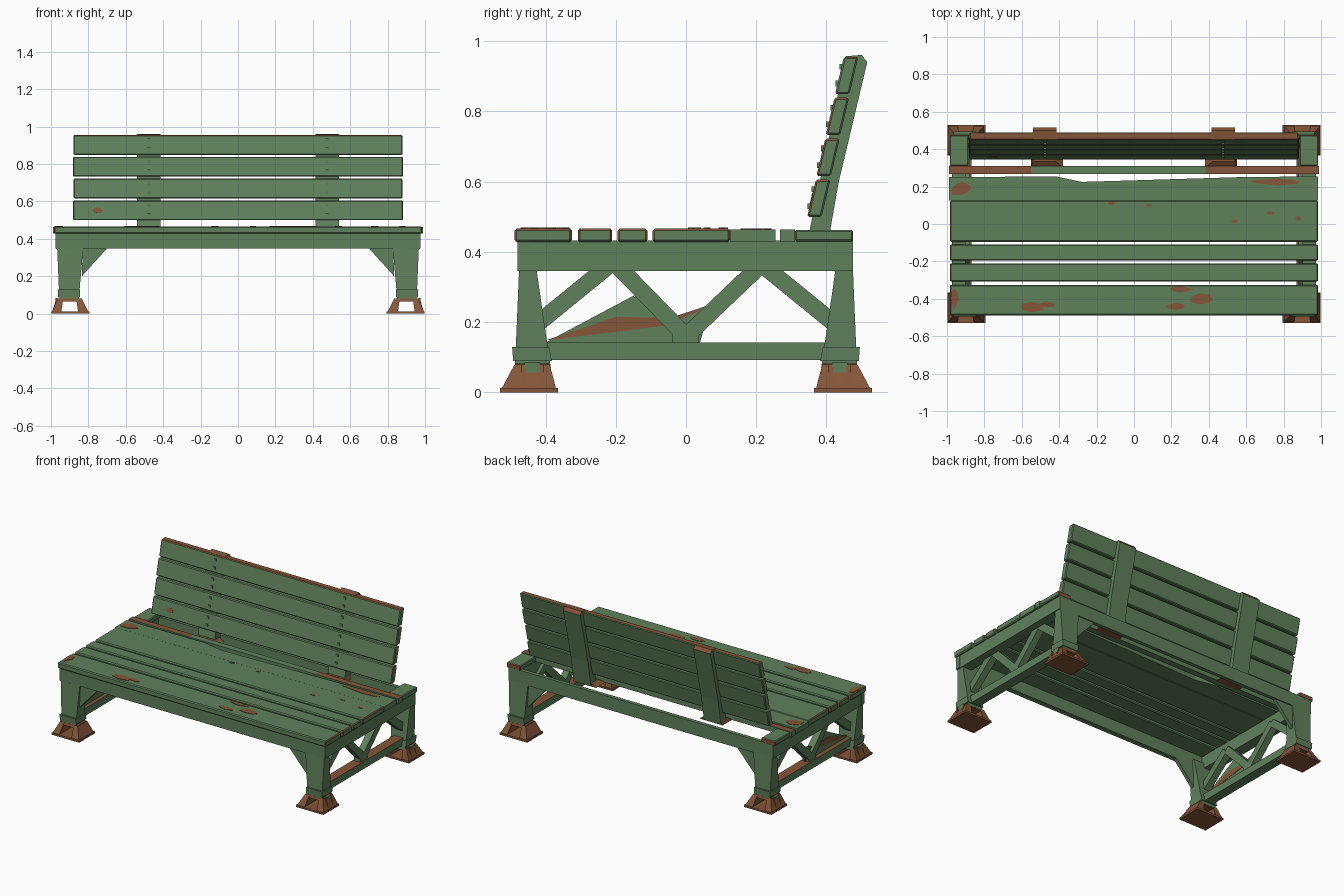
import bpy, bmesh, math, random
from mathutils import Vector, Matrix

if "Cube" in bpy.data.objects:
    bpy.data.objects.remove(bpy.data.objects["Cube"])

random.seed(4)


def material(name, rgb):
    m = bpy.data.materials.new(name)
    m.diffuse_color = (*rgb, 1)
    m.use_nodes = True
    m.node_tree.nodes["Principled BSDF"].inputs["Base Color"].default_value = m.diffuse_color
    return m


MATS = [material("green paint", (0.115, 0.22, 0.105)),
        material("brown rust", (0.235, 0.092, 0.04))]


def finish(name, bm, rust=None, bevel=0):
    """Turn a bmesh into an object; rust(normal, centre) picks the rusty faces."""
    if bevel:
        bmesh.ops.bevel(bm, geom=bm.edges[:], offset=bevel, segments=1, affect='EDGES')
    bmesh.ops.recalc_face_normals(bm, faces=bm.faces[:])
    bm.normal_update()
    for f in bm.faces:
        if rust and rust(f.normal, f.calc_center_median()):
            f.material_index = 1
    me = bpy.data.meshes.new(name)
    bm.to_mesh(me)
    bm.free()
    for m in MATS:
        me.materials.append(m)
    ob = bpy.data.objects.new(name, me)
    bpy.context.collection.objects.link(ob)
    return ob


def loft(name, rings, rust=None, bevel=0):
    """Closed solid through rings of equal point count."""
    bm = bmesh.new()
    vs = [[bm.verts.new(p) for p in r] for r in rings]
    n = len(vs[0])
    for a, b in zip(vs, vs[1:]):
        for i in range(n):
            j = (i + 1) % n
            bm.faces.new((a[i], a[j], b[j], b[i]))
    bm.faces.new(vs[0])
    bm.faces.new(vs[-1])
    return finish(name, bm, rust, bevel)


def rect(x0, x1, y0, y1, z):
    return [(x0, y0, z), (x1, y0, z), (x1, y1, z), (x0, y1, z)]


def box(name, x0, x1, y0, y1, z0, z1, rust=None, bevel=0):
    return loft(name, [rect(x0, x1, y0, y1, z0), rect(x0, x1, y0, y1, z1)], rust, bevel)


def prism_x(name, yz, x0, x1, rust=None, bevel=0):
    return loft(name, [[(x, y, z) for y, z in yz] for x in (x0, x1)], rust, bevel)


def prism_y(name, xz, y0, y1, rust=None):
    return loft(name, [[(x, y, z) for x, z in xz] for y in (y0, y1)], rust)


def patch(name, x, y, z, rx, ry, tilt=0):
    """Thin irregular flake of rust."""
    m = Matrix.Translation((x, y, z)) @ Matrix.Rotation(tilt, 4, 'X')
    radii = [random.uniform(0.6, 1.1) for _ in range(8)]
    rings = [[m @ Vector((rx * r * math.cos(i * math.pi / 4), ry * r * math.sin(i * math.pi / 4), h))
              for i, r in enumerate(radii)] for h in (-0.002, 0.0015)]
    loft(name, rings, all_rust)


def all_rust(n, c):
    return True


def rusty_top(n, c):
    return n.z > 0.7


def worn_ends(n, c):
    # chamfers around the plank ends
    return abs(n.x) > 0.3 and abs(n.x) < 0.95 and n.z > -0.1


# seat planks
for i, (y0, y1, hw) in enumerate([(-0.488, -0.325, 0.985), (-0.308, -0.21, 0.985),
                                  (-0.195, -0.11, 0.985), (-0.095, 0.125, 0.985)]):
    box(f"seat_plank_{i + 1}", -hw, hw, y0, y1, 0.428, 0.467, worn_ends, 0.006)
# rear half of the wide plank, with a chipped back edge
chip = [(-0.99, 0.125), (0.985, 0.125), (0.985, 0.255), (0.55, 0.25), (-0.28, 0.225), (-0.42, 0.255), (-0.99, 0.25)]
loft("seat_plank_5", [[(x, y, z) for x, y in chip] for z in (0.43, 0.464)])
# narrow rear slat, rusty towards both ends
for name, x0, x1, r in (("left", -0.99, -0.55, rusty_top), ("middle", -0.55, 0.38, None), ("right", 0.38, 0.99, rusty_top)):
    box(f"rear_slat_{name}", x0, x1, 0.268, 0.31, 0.428, 0.464, r)

# aprons under the seat
box("front_apron", -0.975, 0.975, -0.48, -0.445, 0.348, 0.432)
box("rear_rail", -0.97, 0.97, 0.45, 0.475, 0.348, 0.435)

for s, side in ((-1, "left"), (1, "right")):
    def sx(a, b):
        return (min(s * a, s * b), max(s * a, s * b))

    # side frame
    box(f"{side}_side_apron", *sx(0.9, 0.972), -0.48, 0.475, 0.345, 0.432)
    box(f"{side}_seat_end", *sx(0.885, 0.985), 0.31, 0.476, 0.43, 0.463, lambda n, c: abs(n.y) > 0.7, 0.005)
    box(f"{side}_stretcher", *sx(0.87, 0.935), -0.41, 0.42, 0.093, 0.142, rusty_top)
    zig = [((-0.43, 0.19), (-0.215, 0.365)), ((-0.2, 0.365), (0.0, 0.16)),
           ((0.0, 0.16), (0.215, 0.365)), ((0.215, 0.365), (0.43, 0.19))]
    for i, (a, b) in enumerate(zig):
        d = (Vector(b) - Vector(a)).normalized()
        k = Vector((-d.y, d.x)) * 0.024
        a, b = Vector(a), Vector(b)
        prism_x(f"{side}_brace_{i + 1}", [a - k, b - k, b + k, a + k], *sx(0.88, 0.925))
    box(f"{side}_brace_foot", *sx(0.88, 0.925), -0.04, 0.035, 0.138, 0.19)

    for t, end in ((-1, "front"), (1, "back")):
        def sy(a, b):
            return (min(t * a, t * b), max(t * a, t * b))

        tag = f"{side}_{end}"
        # tapered leg with ankle collar
        loft(f"{tag}_leg", [rect(*sx(0.852, 0.955), *sy(0.385, 0.487), 0.07),
                            rect(*sx(0.825, 0.968), *sy(0.43, 0.474), 0.38)])
        loft(f"{tag}_leg_collar", [rect(*sx(0.845, 0.962), *sy(0.382, 0.492), 0.09),
                                   rect(*sx(0.845, 0.964), *sy(0.39, 0.495), 0.13)])
        # corner gusset under the apron
        prism_y(f"{tag}_gusset", [(s * 0.83, 0.355), (s * 0.695, 0.355), (s * 0.835, 0.2)], *sy(0.445, 0.468))
        # cast foot: plate, sloping side walls and cap
        box(f"{tag}_foot_plate", *sx(0.795, 0.998), *sy(0.365, 0.53), 0, 0.012, all_rust)
        for lo, hi, tlo, thi in ((0.8, 0.855, 0.835, 0.865), (0.945, 0.995, 0.935, 0.965)):
            loft(f"{tag}_foot_wall", [rect(*sx(lo, hi), *sy(0.37, 0.525), 0.01),
                                      rect(*sx(tlo, thi), *sy(0.388, 0.488), 0.08)], all_rust)
        for y in (0.412, 0.462):
            loft(f"{tag}_foot_rib", [rect(*sx(0.96, 0.994), *sy(y - 0.006, y + 0.006), 0.01),
                                     rect(*sx(0.955, 0.972), *sy(y - 0.006, y + 0.006), 0.08)], all_rust)
        loft(f"{tag}_foot_cap", [rect(*sx(0.84, 0.96), *sy(0.384, 0.49), 0.064),
                                 rect(*sx(0.838, 0.965), *sy(0.39, 0.487), 0.082)], all_rust)
        box(f"{tag}_ankle_plate", *sx(0.965, 0.975), *sy(0.415, 0.46), 0.03, 0.085)

    # backrest posts
    prism_x(f"{side}_back_post", [(0.345, 0.43), (0.36, 0.5), (0.455, 0.957), (0.50, 0.961), (0.516, 0.94),
                                  (0.435, 0.6), (0.405, 0.43)], *sx(0.415, 0.54),
            lambda n, c: n.z > 0.4 or n.z < -0.9)
    loft(f"{side}_post_foot", [rect(*sx(0.38, 0.55), 0.3, 0.4, 0.425),
                               rect(*sx(0.42, 0.54), 0.335, 0.4, 0.45)], all_rust)

# bent sheet leaning in the left side frame
prism_x("left_bent_sheet", [(-0.4, 0.142), (0.04, 0.142), (0.07, 0.25), (-0.05, 0.21), (-0.15, 0.275)],
        -0.905, -0.895)
prism_x("left_sheet_rust", [(-0.4, 0.148), (-0.06, 0.19), (0.068, 0.245), (-0.05, 0.212), (-0.2, 0.215)],
        -0.907, -0.893, all_rust)

# backrest planks with bolts
for i in range(4):
    y, z = 0.345 + 0.0265 * i, 0.5 + 0.1165 * i
    top = rusty_top if i == 3 else worn_ends
    hw = 0.882 - 0.003 * (i % 2)
    prism_x(f"back_plank_{i + 1}", [(y, z), (y + 0.025, z + 0.106), (y + 0.066, z + 0.106), (y + 0.041, z)],
            -hw, hw, top, 0.005)
    for x in (-0.475, 0.475):
        for h in (0.03, 0.078):
            yy = y + h * 0.24
            box("back_bolt", x - 0.008, x + 0.008, yy - 0.006, yy + 0.01, z + h - 0.008, z + h + 0.008)

# rust flakes on the seat and backrest
for x, y, rx, ry in [(-0.55, -0.44, 0.09, 0.03), (-0.47, -0.43, 0.05, 0.02), (0.35, -0.4, 0.07, 0.03),
                     (0.25, -0.35, 0.07, 0.02), (0.22, -0.44, 0.05, 0.02), (-0.96, -0.4, 0.03, 0.06),
                     (-0.12, 0.14 - 0.03, 0.025, 0.012), (0.08, 0.1, 0.02, 0.01), (0.73, 0.06, 0.02, 0.015),
                     (0.54, 0.015, 0.02, 0.01), (0.88, 0.03, 0.02, 0.012)]:
    patch("seat_rust", x, y, 0.468, rx, ry)
patch("seat_rust", -0.92, 0.19, 0.465, 0.07, 0.045)
patch("seat_rust", 0.76, 0.225, 0.465, 0.2, 0.018)
patch("back_rust", -0.75, 0.3575, 0.553, 0.035, 0.025, math.radians(77))
